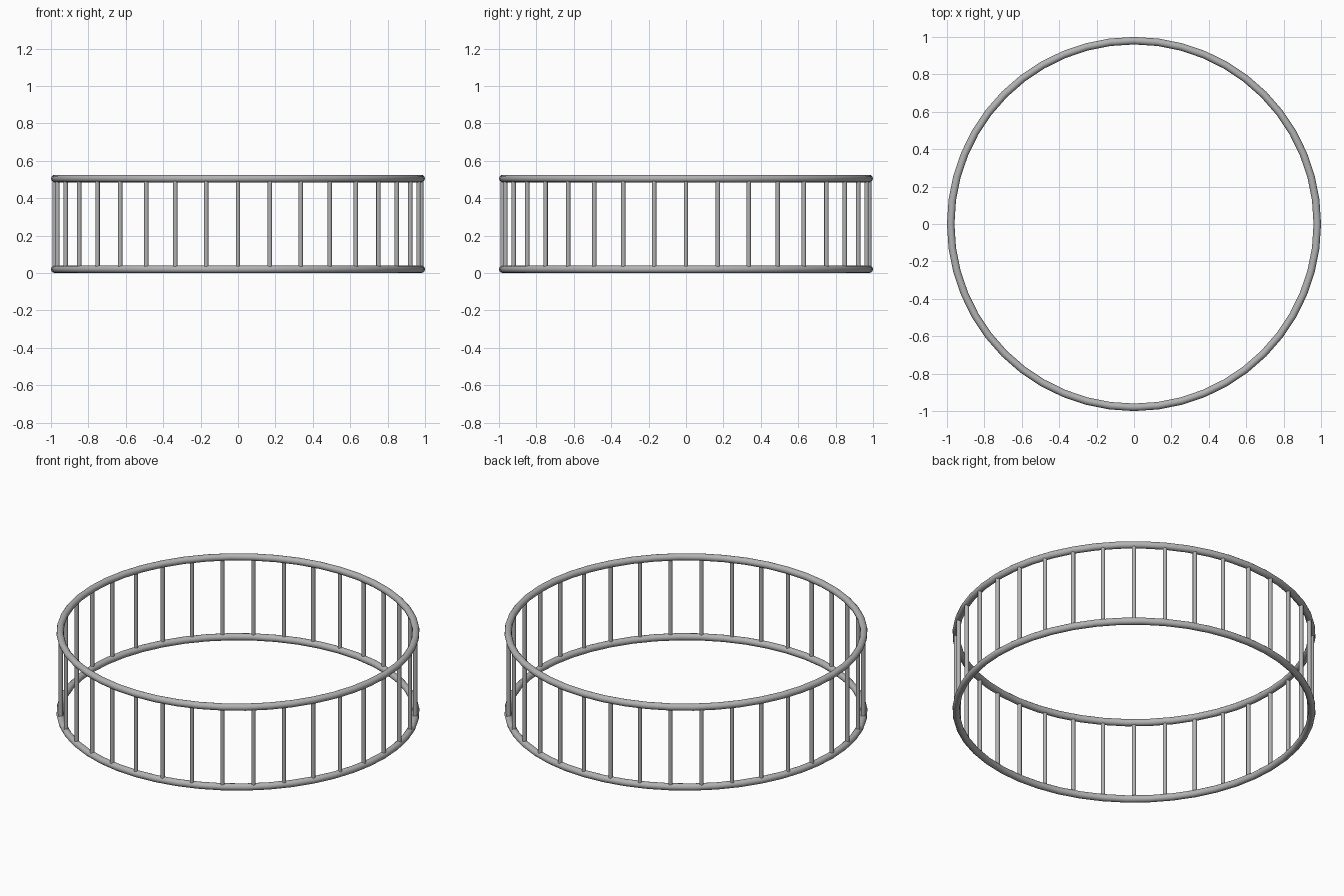
import bpy
import math

if "Cube" in bpy.data.objects:
    bpy.data.objects.remove(bpy.data.objects["Cube"], do_unlink=True)

RING_RADIUS = 0.98
TUBE = 0.02
LOW, HIGH = 0.02, 0.505
POSTS = 36

# Single grey metal
metal = bpy.data.materials.new("grey metal")
metal.use_nodes = True
colour = (0.45, 0.45, 0.45, 1)
metal.diffuse_color = colour
metal.node_tree.nodes["Principled BSDF"].inputs["Base Color"].default_value = colour


def finish(name):
    obj = bpy.context.object
    obj.name = name
    obj.data.materials.append(metal)
    bpy.ops.object.shade_smooth_by_angle(angle=math.radians(40))
    return obj


# Top and bottom hoops
for name, z in (("bottom_hoop", LOW), ("top_hoop", HIGH)):
    bpy.ops.mesh.primitive_torus_add(
        major_radius=RING_RADIUS, minor_radius=TUBE,
        major_segments=48, minor_segments=12, location=(0, 0, z))
    finish(name)

# Upright posts, evenly spaced and ending inside the hoops
for i in range(POSTS):
    a = 2 * math.pi * i / POSTS
    bpy.ops.mesh.primitive_cylinder_add(
        vertices=12, radius=0.012, depth=HIGH - LOW,
        location=(RING_RADIUS * math.cos(a), RING_RADIUS * math.sin(a), (LOW + HIGH) / 2),
        rotation=(0, 0, a))
    finish(f"post_{i + 1:02d}")
